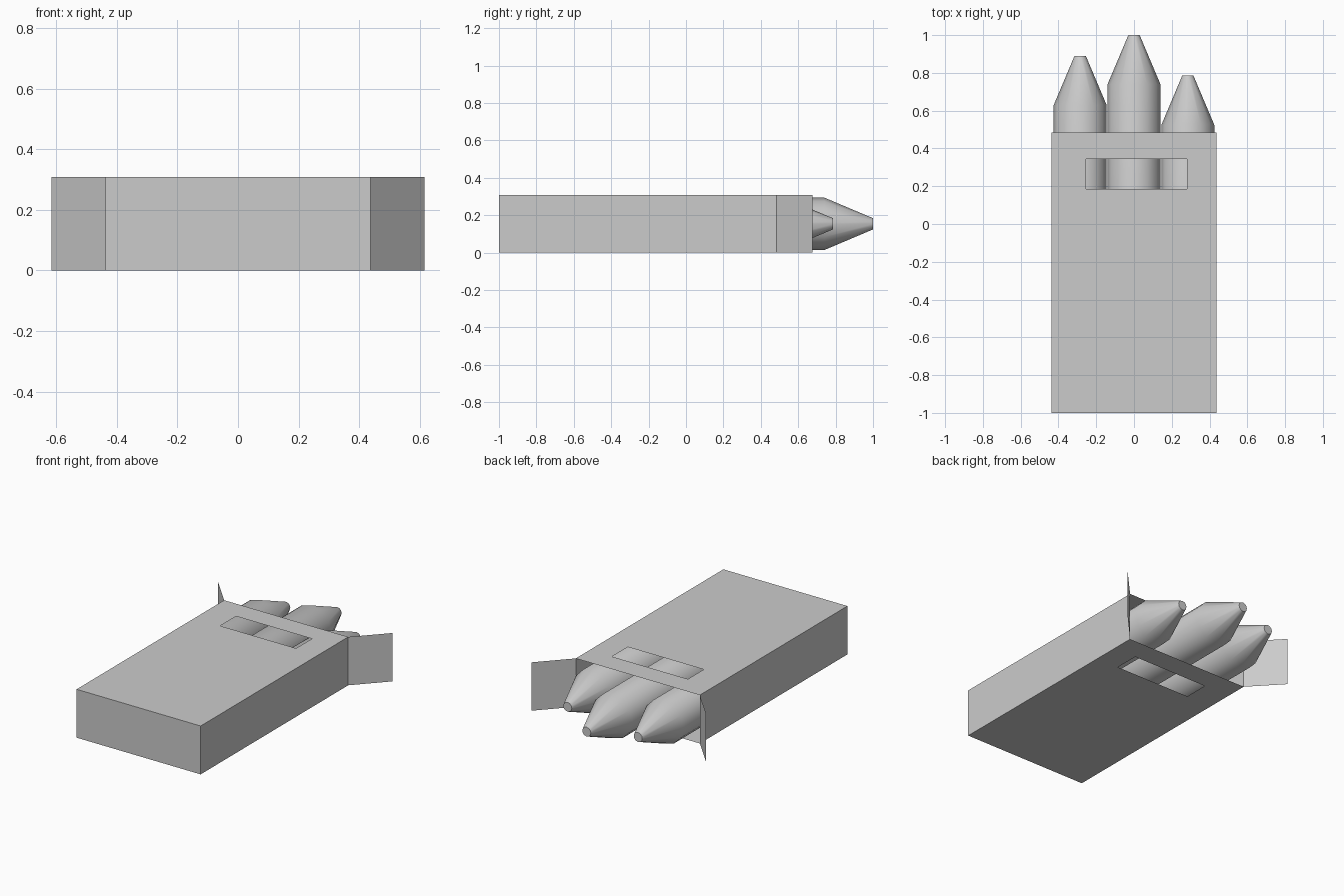
import bpy, bmesh, math
from mathutils import Matrix

if "Cube" in bpy.data.objects:
    bpy.data.objects.remove(bpy.data.objects["Cube"])

grey = bpy.data.materials.new("plain grey")
grey.diffuse_color = (0.6, 0.6, 0.6, 1)
grey.use_nodes = True
grey.node_tree.nodes["Principled BSDF"].inputs["Base Color"].default_value = grey.diffuse_color

X, Y0, Y1, H = 0.437, -1.0, 0.485, 0.308   # carton half width, depth range, height


def finish(name, bm):
    bmesh.ops.remove_doubles(bm, verts=bm.verts, dist=1e-5)
    me = bpy.data.meshes.new(name)
    bm.to_mesh(me)
    bm.free()
    me.materials.append(grey)
    ob = bpy.data.objects.new(name, me)
    bpy.context.collection.objects.link(ob)
    return ob


def quad(bm, *pts):
    bm.faces.new([bm.verts.new(p) for p in pts])


# Carton: thin card sleeve, open at the back, with a window in top and bottom
bm = bmesh.new()
xs = [-X, -0.255, 0.28, X]
ys = [Y0, 0.185, 0.345, Y1]
for z in (0, H):
    for i in range(3):
        for j in range(3):
            if (i, j) == (1, 1):
                continue
            a, b, c, d = xs[i], xs[i + 1], ys[j], ys[j + 1]
            p = [(a, c, z), (b, c, z), (b, d, z), (a, d, z)]
            quad(bm, *(p if z else p[::-1]))
quad(bm, (-X, Y0, 0), (X, Y0, 0), (X, Y0, H), (-X, Y0, H))
quad(bm, (X, Y0, 0), (X, Y1, 0), (X, Y1, H), (X, Y0, H))
quad(bm, (-X, Y1, 0), (-X, Y0, 0), (-X, Y0, H), (-X, Y1, H))
finish("carton", bm)

# Side flaps: card sheets flaring outward at the open end
for side, name in ((-1, "left_flap"), (1, "right_flap")):
    bm = bmesh.new()
    p = [(side * X, Y1, 0), (side * 0.615, 0.675, 0),
         (side * 0.615, 0.675, H), (side * X, Y1, H)]
    quad(bm, *(p if side > 0 else p[::-1]))
    finish(name, bm)


# Crayons: a spun profile with straight barrel, tapered nose and flat tip
def crayon(name, x, tip):
    n = 12
    bm = bmesh.new()
    profile = [(0.14, max(tip - 1.75, -0.985)), (0.14, tip - 0.26), (0.03, tip)]
    rings = []
    for r, y in profile:
        rings.append([bm.verts.new((x + r * math.cos(2 * math.pi * k / n), y,
                                    H / 2 + r * math.sin(2 * math.pi * k / n)))
                      for k in range(n)])
    for lo, hi in zip(rings, rings[1:]):
        for k in range(n):
            m = (k + 1) % n
            bm.faces.new((lo[k], lo[m], hi[m], hi[k]))
    bm.faces.new(rings[0])
    bm.faces.new(rings[-1])
    bmesh.ops.recalc_face_normals(bm, faces=bm.faces)
    ob = finish(name, bm)
    bpy.ops.object.select_all(action='DESELECT')
    ob.select_set(True)
    bpy.context.view_layer.objects.active = ob
    bpy.ops.object.shade_smooth_by_angle(angle=math.radians(40))


crayon("left_crayon", -0.285, 0.89)
crayon("middle_crayon", 0.0, 1.0)
crayon("right_crayon", 0.285, 0.785)
